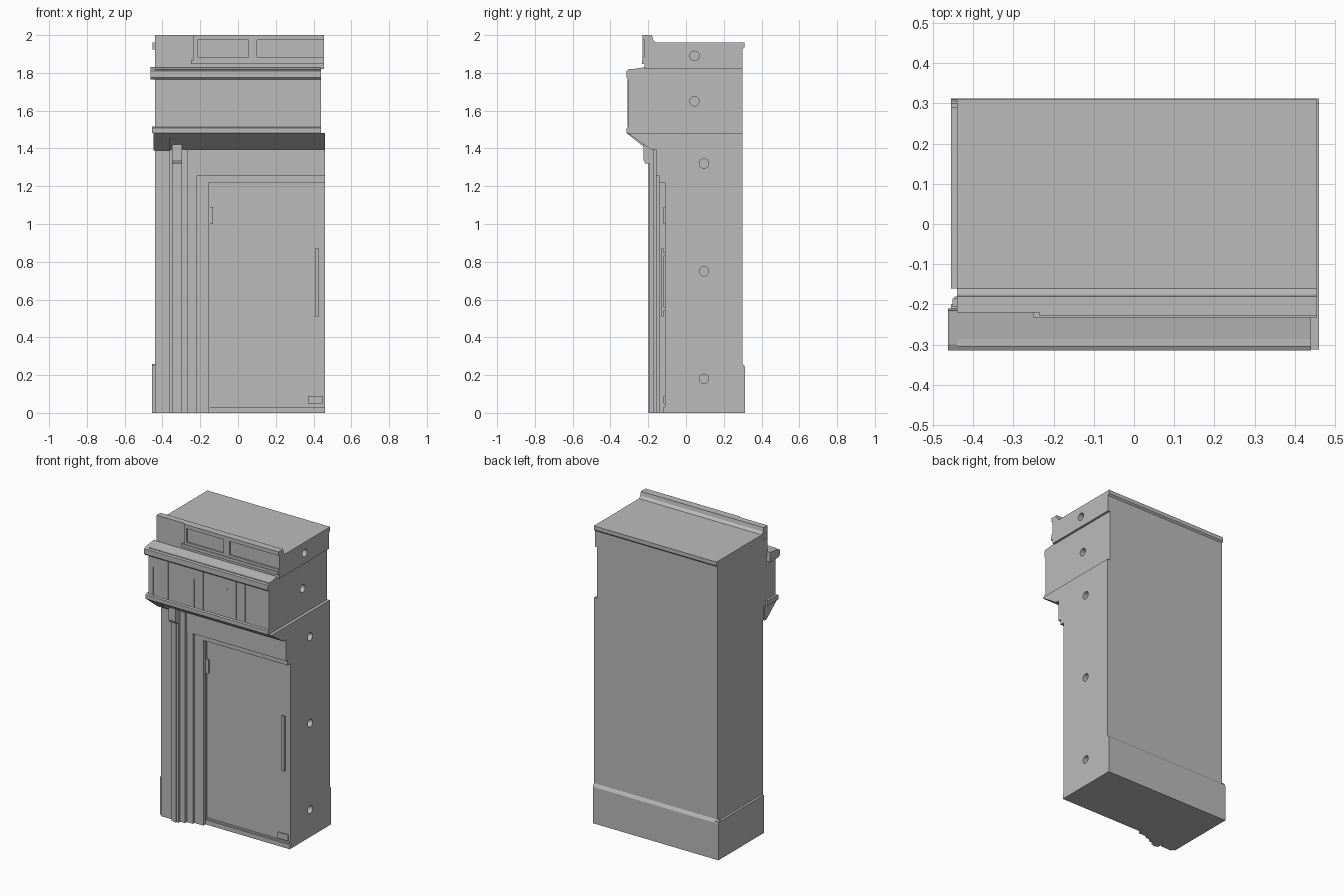
import bpy
import bmesh
from mathutils import Matrix, Vector

if "Cube" in bpy.data.objects:
    bpy.data.objects.remove(bpy.data.objects["Cube"])

GREY = (0.5, 0.5, 0.5, 1.0)
stone = bpy.data.materials.new("plain_grey")
stone.use_nodes = True
stone.diffuse_color = GREY
stone.node_tree.nodes["Principled BSDF"].inputs["Base Color"].default_value = GREY

LEFT, RIGHT, MID_RIGHT, TOP_RIGHT = -0.44, 0.46, 0.44, 0.455
DOOR_Y = -0.11


def add_object(name, bm):
    bmesh.ops.recalc_face_normals(bm, faces=bm.faces)
    mesh = bpy.data.meshes.new(name)
    bm.to_mesh(mesh)
    bm.free()
    mesh.materials.append(stone)
    obj = bpy.data.objects.new(name, mesh)
    bpy.context.collection.objects.link(obj)
    return obj


def extrude(name, profile, x0, x1):
    """Side profile of (y, z) points, run along x."""
    bm = bmesh.new()
    face = bm.faces.new([bm.verts.new((x0, y, z)) for y, z in profile])
    moved = bmesh.ops.extrude_face_region(bm, geom=[face])["geom"]
    verts = [v for v in moved if isinstance(v, bmesh.types.BMVert)]
    bmesh.ops.translate(bm, verts=verts, vec=(x1 - x0, 0, 0))
    return add_object(name, bm)


def box(name, x0, x1, y0, y1, z0, z1):
    return extrude(name, [(y0, z0), (y1, z0), (y1, z1), (y0, z1)], x0, x1)


def drill(obj, x, y, heights):
    """Round dowel sockets in the joining side."""
    for z in heights:
        bm = bmesh.new()
        bmesh.ops.create_cone(bm, cap_ends=True, segments=24, radius1=0.025,
                              radius2=0.025, depth=0.12,
                              matrix=Matrix.Translation(Vector((x, y, z)))
                              @ Matrix.Rotation(1.5708, 4, "Y"))
        cutter = add_object("socket_cutter", bm)
        cutter.hide_render = True
        mod = obj.modifiers.new("socket", "BOOLEAN")
        mod.operation = "DIFFERENCE"
        mod.solver = "EXACT"
        mod.object = cutter
        bpy.context.view_layer.objects.active = obj
        bpy.ops.object.modifier_apply(modifier=mod.name)
        bpy.data.objects.remove(cutter)


# Main wall with the sloping soffit, overhanging storey and attic
lower = extrude("lower_wall", [
    (0.30, 0), (DOOR_Y, 0), (DOOR_Y, 1.395), (-0.185, 1.395),
    (-0.312, 1.482), (0.30, 1.482)], LEFT, RIGHT)
drill(lower, RIGHT, 0.095, (0.18, 0.75, 1.32))

middle = box("overhanging_storey", LEFT, MID_RIGHT, -0.305, 0.30, 1.482, 1.82)
drill(middle, MID_RIGHT, 0.045, (1.65,))

attic = extrude("attic", [
    (0.30, 1.82), (-0.22, 1.82), (-0.22, 2.0), (-0.18, 2.0), (-0.175, 1.975),
    (-0.16, 1.96), (0.31, 1.96), (0.31, 1.935), (0.30, 1.925)], LEFT, TOP_RIGHT)
drill(attic, TOP_RIGHT, 0.045, (1.89,))

# Plinth around the back and far side
extrude("plinth_back", [(0.29, 0), (0.312, 0), (0.312, 0.24), (0.30, 0.26),
                        (0.29, 0.26)], -0.455, RIGHT)
box("plinth_side", -0.455, LEFT + 0.01, -0.16, 0.31, 0, 0.25)

# Cornice and sill mouldings
extrude("cornice", [
    (-0.21, 1.765), (-0.305, 1.765), (-0.315, 1.775), (-0.315, 1.81),
    (-0.30, 1.818), (-0.215, 1.83)], -0.463, MID_RIGHT)
extrude("sill_band", [
    (-0.20, 1.482), (-0.315, 1.482), (-0.315, 1.508), (-0.30, 1.515),
    (-0.20, 1.515)], -0.455, MID_RIGHT)
extrude("soffit_end", [(-0.18, 1.39), (-0.20, 1.39), (-0.315, 1.482),
                       (-0.18, 1.482)], -0.447, -0.36)

# Thin battens on the overhanging storey
for i, x in enumerate((-0.41, -0.30, -0.175, -0.11, -0.045, 0.015,
                       0.135, 0.195, 0.26)):
    box(f"batten_{i + 1}", x, x + 0.007, -0.309, -0.30, 1.515,
        1.765 if i % 3 else 1.70)

# Stepped piers beside the door: each strip has its own depth
steps = [("corner_pier", LEFT, -0.36, -0.175),
         ("pier_groove", -0.36, -0.35, -0.16),
         ("pilaster", -0.35, -0.30, -0.193),
         ("pier_return", -0.30, -0.265, -0.175),
         ("outer_casing", -0.265, -0.22, -0.155),
         ("inner_casing", -0.22, -0.155, -0.14)]
for name, x0, x1, y in steps:
    box(name, x0, x1, y, DOOR_Y + 0.01, 0, 1.40)
box("pilaster_fillet", -0.335, -0.315, -0.198, -0.19, 0, 1.33)
extrude("pilaster_bracket", [
    (-0.19, 1.32), (-0.215, 1.32), (-0.225, 1.34), (-0.225, 1.42),
    (-0.19, 1.42)], -0.35, -0.297)

# Lintel and raised frieze over the door
box("lintel", -0.155, RIGHT, -0.14, DOOR_Y + 0.01, 1.22, 1.40)
box("frieze_panel", -0.265, RIGHT, -0.158, -0.13, 1.255, 1.40)

# Door fittings
box("threshold", -0.155, RIGHT, -0.118, DOOR_Y + 0.01, 0, 0.03)
box("door_bottom_rail", -0.155, RIGHT, -0.114, DOOR_Y + 0.01, 0.038, 0.043)
box("door_edge", -0.155, -0.148, -0.116, DOOR_Y + 0.01, 0.03, 1.22)
box("door_hinge", -0.147, -0.132, -0.12, DOOR_Y + 0.01, 1.0, 1.09)
box("door_handle", 0.408, 0.428, -0.13, -0.118, 0.51, 0.87)
for z in (0.54, 0.83):
    box("handle_mount", 0.412, 0.424, -0.12, DOOR_Y + 0.01, z, z + 0.02)
box("door_lock_plate", 0.37, 0.447, -0.118, DOOR_Y + 0.01, 0.05, 0.09)

# Attic panel frame, leaving two sunken panels
for name, x0, x1, z0, z1 in (
        ("frame_bottom", -0.235, TOP_RIGHT, 1.868, 1.885),
        ("frame_top", -0.235, TOP_RIGHT, 1.975, 2.0),
        ("frame_stile_end", -0.235, -0.215, 1.885, 1.975),
        ("frame_stile_middle", 0.055, 0.10, 1.885, 1.975)):
    box(name, x0, x1, -0.229, -0.215, z0, z1)
box("attic_ledge", -0.25, TOP_RIGHT, -0.233, -0.215, 1.848, 1.868)
box("attic_end_knob", -0.452, LEFT + 0.01, -0.205, -0.185, 1.925, 1.96)
